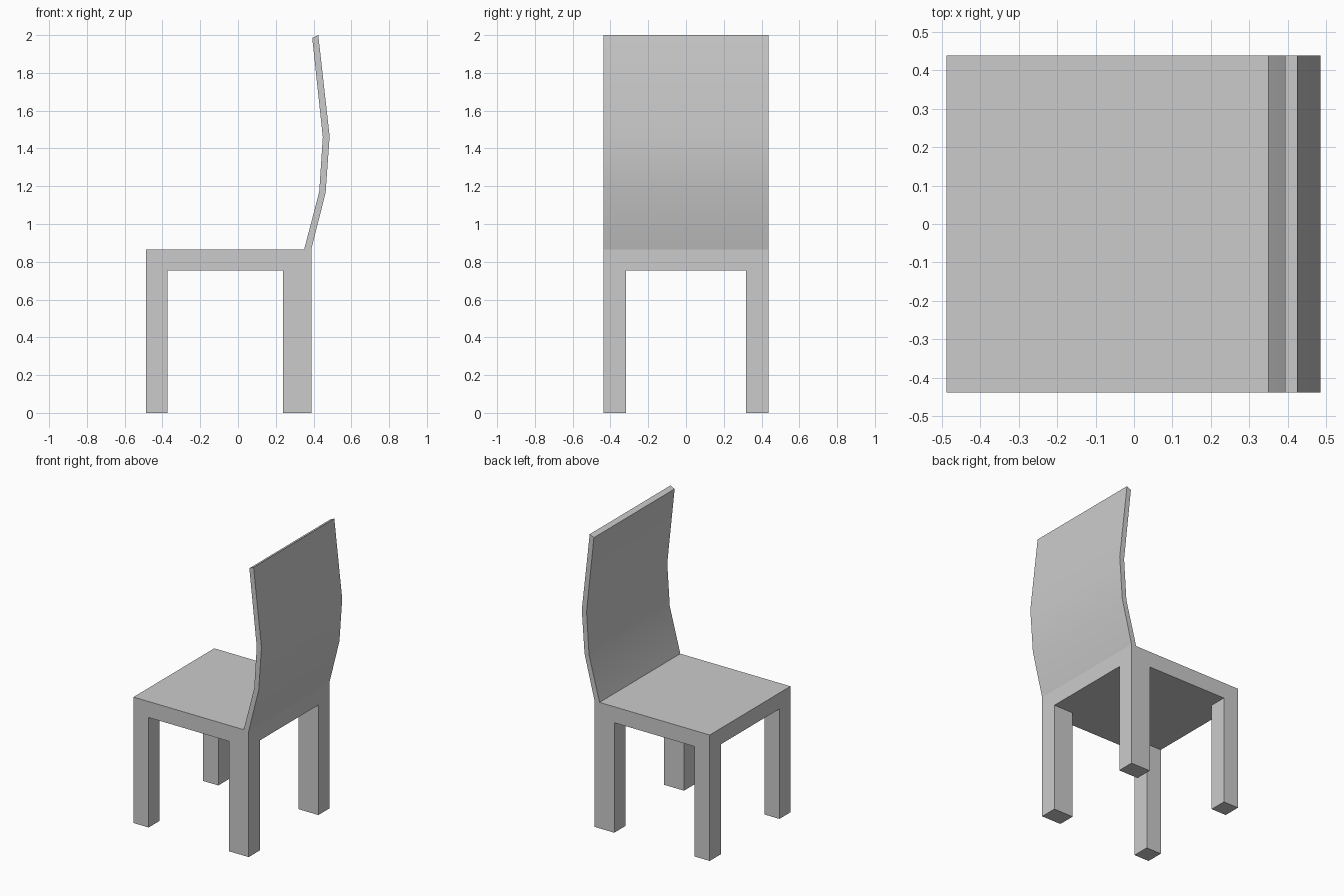
import bpy, bmesh, math

if "Cube" in bpy.data.objects:
    bpy.data.objects.remove(bpy.data.objects["Cube"])

HALF_W = 0.438       # half width in y
LEG_IN = 0.318       # inner side of the legs
X_FRONT, X_BACK = -0.487, 0.388
Z_UNDER, Z_SEAT = 0.755, 0.865


def extrude_profile(name, profile, y0, y1):
    """Extrude an (x, z) side profile from y0 to y1."""
    bm = bmesh.new()
    face = bm.faces.new([bm.verts.new((x, y0, z)) for x, z in profile])
    ext = bmesh.ops.extrude_face_region(bm, geom=[face])
    moved = [v for v in ext["geom"] if isinstance(v, bmesh.types.BMVert)]
    bmesh.ops.translate(bm, verts=moved, vec=(0, y1 - y0, 0))
    bmesh.ops.recalc_face_normals(bm, faces=bm.faces)
    mesh = bpy.data.meshes.new(name)
    bm.to_mesh(mesh)
    bm.free()
    obj = bpy.data.objects.new(name, mesh)
    bpy.context.collection.objects.link(obj)
    return obj


def rect(x0, x1, z0, z1):
    return [(x0, z0), (x1, z0), (x1, z1), (x0, z1)]


def leg_pair(name, x0, x1):
    """One leg, mirrored to the other side of the chair."""
    leg = extrude_profile(name, rect(x0, x1, 0, Z_UNDER), LEG_IN, HALF_W)
    mirror = leg.modifiers.new("Mirror", 'MIRROR')
    mirror.use_axis = (False, True, False)
    return leg


# Seat slab
extrude_profile("seat", rect(X_FRONT, X_BACK, Z_UNDER, Z_SEAT), -HALF_W, HALF_W)

# Legs, the rear ones deeper than the front ones
leg_pair("front_legs", X_FRONT, -0.372)
leg_pair("back_legs", 0.238, X_BACK)

# Curved backrest: inner side going up, then outer side going down
inner = [(0.35, Z_SEAT), (0.43, 1.17), (0.449, 1.46), (0.393, 1.985)]
outer = [(0.425, 2.0), (0.485, 1.465), (0.464, 1.168), (X_BACK, Z_SEAT)]
backrest = extrude_profile("backrest", inner + outer, -HALF_W, HALF_W)

# Smooth bends with sharp borders
bpy.context.view_layer.objects.active = backrest
backrest.select_set(True)
bpy.ops.object.shade_smooth_by_angle(angle=math.radians(30))
